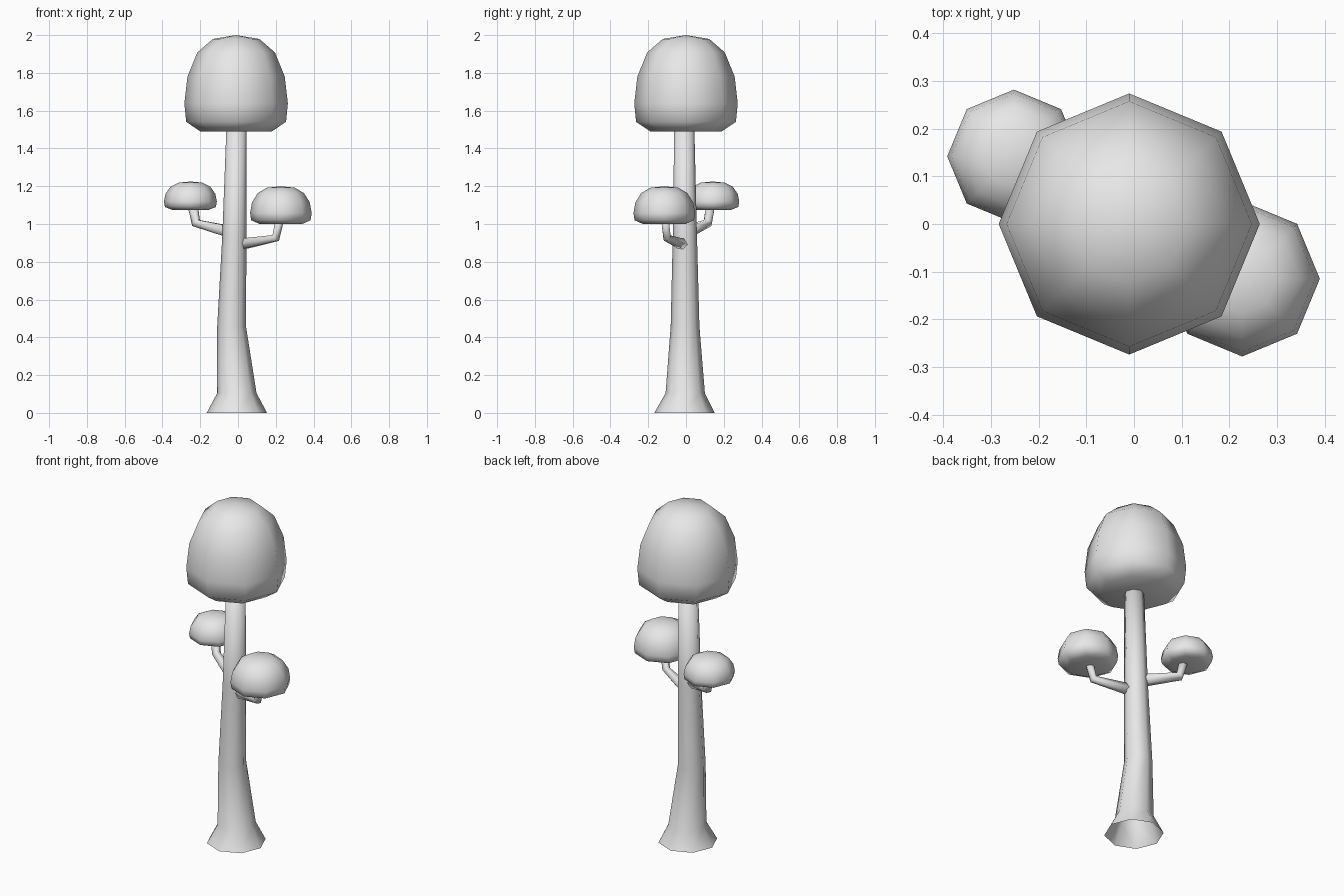
import bpy
import bmesh
from math import cos, sin, tau
from mathutils import Vector

cube = bpy.data.objects.get("Cube")
if cube:
    bpy.data.objects.remove(cube, do_unlink=True)

grey = bpy.data.materials.new("light_grey")
grey.use_nodes = True
grey.diffuse_color = (0.8, 0.8, 0.8, 1)
grey.node_tree.nodes["Principled BSDF"].inputs["Base Color"].default_value = (0.8, 0.8, 0.8, 1)


def ring(center, radius, sides, axis=Vector((0, 0, 1))):
    """Polygon of points around a centre, square to the axis."""
    turn = Vector((0, 0, 1)).rotation_difference(axis)
    return [Vector(center) + turn @ Vector((radius * cos(tau * i / sides),
                                            radius * sin(tau * i / sides), 0))
            for i in range(sides)]


def loft(name, rings, start=None, end=None):
    """Skin a row of rings; start and end are optional points that close it."""
    bm = bmesh.new()
    loops = [[bm.verts.new(p) for p in r] for r in rings]
    n = len(loops[0])
    for low, high in zip(loops, loops[1:]):
        for i in range(n):
            j = (i + 1) % n
            bm.faces.new((low[i], low[j], high[j], high[i]))
    for tip, loop, flip in ((start, loops[0], True), (end, loops[-1], False)):
        if tip is None:
            continue
        v = bm.verts.new(tip)
        for i in range(n):
            a, b = loop[i], loop[(i + 1) % n]
            bm.faces.new((b, a, v) if flip else (a, b, v))
    mesh = bpy.data.meshes.new(name)
    bm.to_mesh(mesh)
    bm.free()
    mesh.materials.append(grey)
    mesh.shade_smooth()
    obj = bpy.data.objects.new(name, mesh)
    bpy.context.collection.objects.link(obj)
    return obj


# Trunk: flared foot, open below, leaning slightly: x, y, z, radius
trunk = [(-0.006, -0.008, 0, 0.16), (-0.006, -0.004, 0.105, 0.104),
         (-0.034, -0.005, 0.46, 0.076), (-0.019, -0.006, 0.94, 0.064),
         (-0.008, -0.009, 1.52, 0.053)]
loft("trunk", [ring(p[:3], p[3], 8) for p in trunk], end=(-0.008, -0.009, 1.52))

# Foliage: one dome profile (radius share, height share) at three sizes
DOME = [(0.69, 0), (0.965, 0.1), (1, 0.29), (0.94, 0.57), (0.75, 0.82), (0.45, 0.96)]


def foliage(name, x, y, radius, bottom, top):
    height = top - bottom
    loft(name, [ring((x, y, bottom + h * height), r * radius, 8) for r, h in DOME],
         start=(x, y, bottom), end=(x, y, top))


foliage("crown_foliage", -0.01, 0, 0.274, 1.49, 2.0)
foliage("right_foliage", -0.252, 0.142, 0.14, 1.075, 1.225)
foliage("left_foliage", 0.227, -0.115, 0.163, 1.0, 1.2)


# Branches: tapered tubes bent once at an elbow
def branch(name, points, radii):
    pts = [Vector(p) for p in points]
    out = (pts[1] - pts[0]).normalized()
    up = (pts[2] - pts[1]).normalized()
    axes = [out, (out + up).normalized(), up]
    loft(name, [ring(p, r, 6, a) for p, r, a in zip(pts, radii, axes)],
         start=pts[0], end=pts[2])


branch("right_branch", [(-0.03, 0.0, 0.956), (-0.222, 0.115, 1.005), (-0.24, 0.13, 1.1)],
       (0.036, 0.026, 0.027))
branch("left_branch", [(0.0, -0.01, 0.89), (0.2, -0.1, 0.926), (0.222, -0.112, 1.03)],
       (0.034, 0.023, 0.023))
